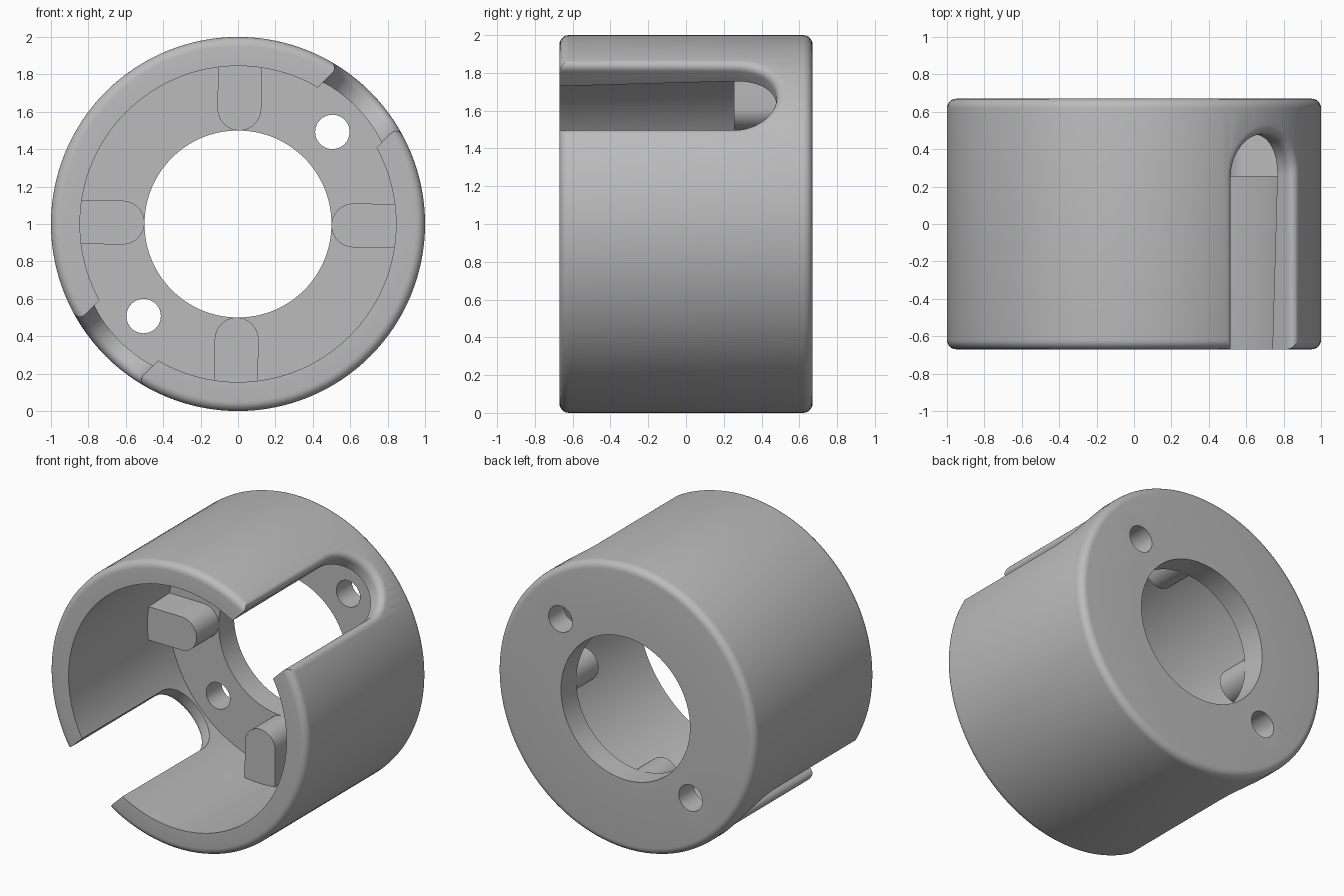
import bpy, bmesh
from math import sin, cos, pi, sqrt, radians
from mathutils import Vector

if "Cube" in bpy.data.objects:
    bpy.data.objects.remove(bpy.data.objects["Cube"], do_unlink=True)

grey = bpy.data.materials.new("plain grey")
grey.use_nodes = True
GREY = (0.5, 0.5, 0.5, 1)
grey.diffuse_color = GREY
grey.node_tree.nodes["Principled BSDF"].inputs["Base Color"].default_value = GREY

HALF = 0.67            # half depth of the housing
FILLET = 0.05
TWIST = radians(-0.7)  # small turn of all features about the axis


def finish(bm, name):
    bmesh.ops.recalc_face_normals(bm, faces=bm.faces)
    mesh = bpy.data.meshes.new(name)
    bm.to_mesh(mesh)
    bm.free()
    mesh.materials.append(grey)
    obj = bpy.data.objects.new(name, mesh)
    bpy.context.collection.objects.link(obj)
    return obj


def place(angle, u, w, y):
    """Point at radial distance u, sideways offset w and depth y."""
    a = angle + TWIST
    return Vector((u * cos(a) - w * sin(a), y, 1 + u * sin(a) + w * cos(a)))


def loft(rings, name, closed=False):
    """Skin a row of equal point rings; cap the ends unless closed."""
    bm = bmesh.new()
    loops = [[bm.verts.new(p) for p in ring] for ring in rings]
    n = len(loops[0])
    pairs = list(zip(loops, loops[1:])) + ([(loops[-1], loops[0])] if closed else [])
    for a, b in pairs:
        for i in range(n):
            j = (i + 1) % n
            bm.faces.new((a[i], a[j], b[j], b[i]))
    if not closed:
        bm.faces.new(loops[0])
        bm.faces.new(loops[-1])
    return finish(bm, name)


def arc(cx, cy, r, start, end, steps):
    return [(cx + r * cos(t), cy + r * sin(t)) for t in
            (radians(start + (end - start) * i / steps) for i in range(steps + 1))]


def smooth(obj):
    bpy.ops.object.select_all(action='DESELECT')
    obj.select_set(True)
    bpy.context.view_layer.objects.active = obj
    bpy.ops.object.shade_smooth_by_angle(angle=radians(30))


# Housing: turned profile (radius, depth) with rounded outer rims
edge = 1 - FILLET
profile = [(0.845, -HALF)]
profile += arc(edge, -HALF + FILLET, FILLET, -90, 0, 6)
profile += arc(edge, HALF - FILLET, FILLET, 0, 90, 6)
profile += [(0.5, HALF), (0.5, 0.5), (0.89, 0.5)]
SEG = 128
housing = loft([[Vector((r * cos(t), y, 1 + r * sin(t))) for r, y in profile]
                for t in (2 * pi * k / SEG for k in range(SEG))], "housing", closed=True)


# Slot cutter: round-ended outline whose outer edge flares into a fillet
def slot_cutter(angle):
    half, centre, front = 0.225, 0.255, -1
    outline = [(half, front, 1, 0)]
    outline += [(half * c, centre + half * s, c, s) for c, s in arc(0, 0, 1, 0, 180, 28)]
    outline += [(-half, front, -1, 0)]

    def ring(offset, level):
        points = []
        for w, y, nw, ny in outline:
            w2 = w + offset * nw
            u = level if level > 0.5 else sqrt(1 - w2 * w2) + level
            points.append(place(angle, u, w2, y + offset * ny))
        return points

    rings = [ring(0, 0.6)]
    for i in range(7):
        t = pi / 2 * i / 6
        rings.append(ring(FILLET * (1 - cos(t)), FILLET * (sin(t) - 1)))
    rings.append(ring(FILLET, 1.2))
    return loft(rings, "slot_cutter")


# Screw hole cutter through the back plate
def hole_cutter(angle):
    circle = arc(0.705, 0, 0.092, 0, 360, 40)[:-1]
    return loft([[place(angle, u, w, y) for u, w in circle] for y in (0.4, 0.8)],
                "hole_cutter")


cutters = []
for angle in (pi / 4, pi * 5 / 4):
    cutters += [slot_cutter(angle), hole_cutter(angle)]
for cutter in cutters:
    mod = housing.modifiers.new("cut", 'BOOLEAN')
    mod.operation = 'DIFFERENCE'
    mod.solver = 'EXACT'
    mod.object = cutter
bpy.context.view_layer.objects.active = housing
for mod in list(housing.modifiers):
    bpy.ops.object.modifier_apply(modifier=mod.name)
for cutter in cutters:
    bpy.data.objects.remove(cutter, do_unlink=True)
smooth(housing)

# Four round-nosed pegs standing on the back plate
NOSE = 0.117
nose = arc(0.5 + NOSE, 0, NOSE, 90, 270, 20)
outline = [(0.91, NOSE)] + nose + [(0.91, -NOSE)]
for side, name in enumerate(("left_peg", "top_peg", "right_peg", "bottom_peg")):
    peg = loft([[place(side * pi / 2, u, w, y) for u, w in outline] for y in (0.255, 0.51)],
               name)
    smooth(peg)
